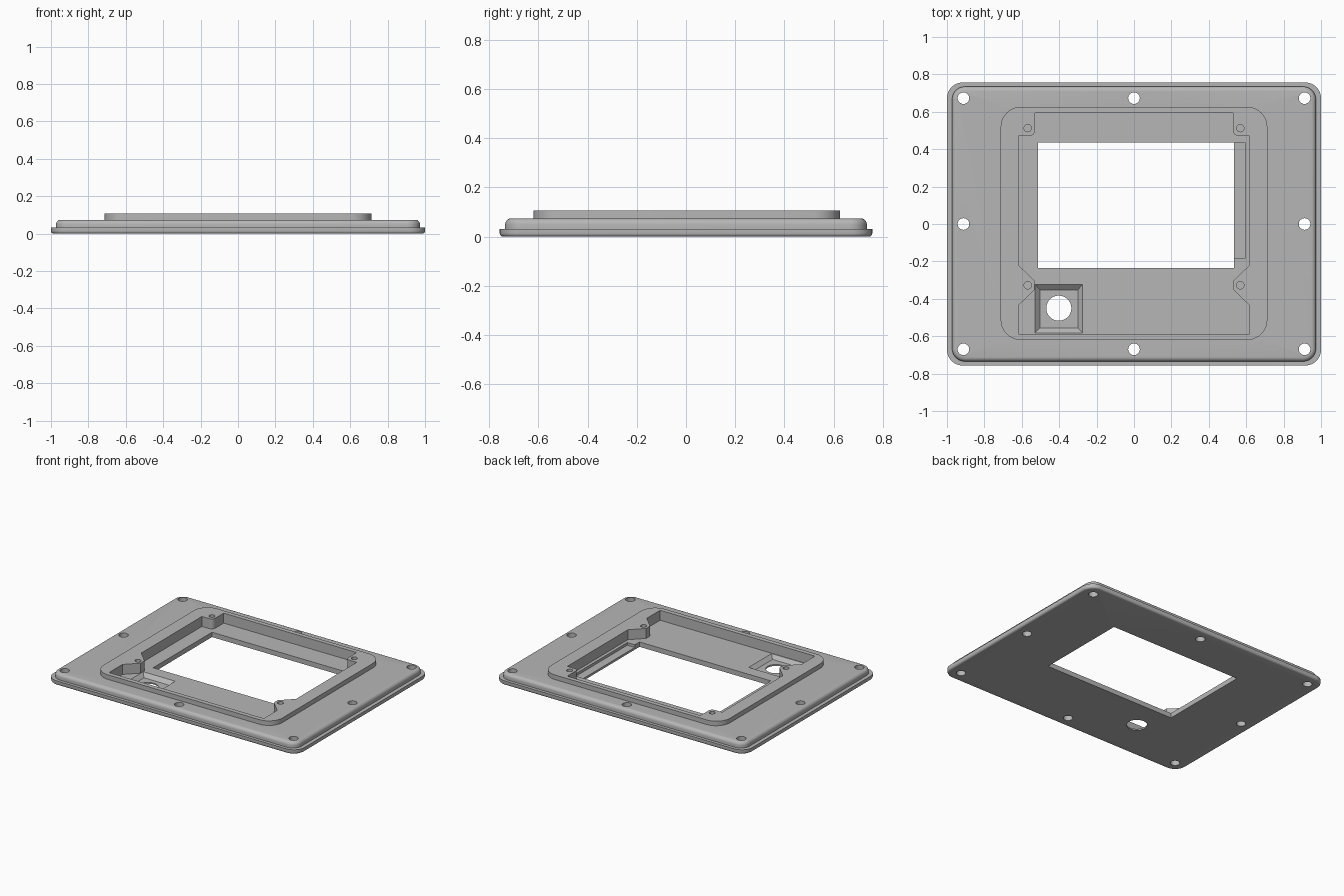
import bpy
import bmesh
from math import cos, sin, pi, radians

old = bpy.data.objects.get("Cube")
if old:
    bpy.data.objects.remove(old, do_unlink=True)

grey = bpy.data.materials.new("Satin grey")
grey.use_nodes = True
colour = (0.47, 0.47, 0.47, 1)
grey.diffuse_color = colour
grey.node_tree.nodes["Principled BSDF"].inputs["Base Color"].default_value = colour

FLOOR = 0.035   # pocket floor height
TOP = 0.107     # rim height


def rounded_rect(hx, hy, r, cx=0, cy=0, steps=10):
    """Counter-clockwise outline of a rectangle with rounded corners."""
    pts = []
    for i, (sx, sy) in enumerate([(1, 1), (-1, 1), (-1, -1), (1, -1)]):
        for k in range(steps + 1):
            a = (i + k / steps) * pi / 2
            pts.append((cx + sx * (hx - r) + r * cos(a),
                        cy + sy * (hy - r) + r * sin(a)))
    return pts


def box(x0, x1, y0, y1):
    return [(x0, y0), (x1, y0), (x1, y1), (x0, y1)]


def circle(x, y, r, n=32):
    return [(x + r * cos(2 * pi * k / n), y + r * sin(2 * pi * k / n)) for k in range(n)]


def loft(name, sections):
    """Solid through (outline, height) sections, capped at both ends."""
    bm = bmesh.new()
    rings = [[bm.verts.new((x, y, z)) for x, y in pts] for pts, z in sections]
    n = len(rings[0])
    for a, b in zip(rings, rings[1:]):
        for i in range(n):
            j = (i + 1) % n
            bm.faces.new((a[i], a[j], b[j], b[i]))
    bm.faces.new(rings[0][::-1])
    bm.faces.new(rings[-1])
    bmesh.ops.recalc_face_normals(bm, faces=bm.faces)
    mesh = bpy.data.meshes.new(name)
    bm.to_mesh(mesh)
    bm.free()
    mesh.materials.append(grey)
    obj = bpy.data.objects.new(name, mesh)
    bpy.context.collection.objects.link(obj)
    return obj


# Stepped plate: flange with eased lower edge, domed-edge tier, raised rim
sections = []
for k in range(5):
    a = k / 4 * pi / 2
    e = 0.014 * (1 - sin(a))
    sections.append((rounded_rect(1 - e, 0.757 - e, 0.085 - e), 0.014 * (1 - cos(a))))
sections.append((rounded_rect(1, 0.757, 0.085), 0.032))
for k in range(-1, 6):
    a = max(k, 0) / 5 * pi / 2
    e = 0.024 * (1 - cos(a))
    z = 0.032 if k < 0 else 0.05 + 0.024 * sin(a)
    sections.append((rounded_rect(0.973 - e, 0.735 - e, 0.07 - e), z))
for z in (0.074, TOP):
    sections.append((rounded_rect(0.713, 0.623, 0.108, cy=0.003), z))
frame = loft("bezel_frame", sections)


# Pocket outline with notched upper corners and angled lower screw bosses
def notch(sx):
    pts = [(sx * 0.617, 0.47)]
    for k in range(7):
        a = k / 6 * pi / 2
        pts.append((sx * (0.56 - 0.03 * sin(a)), 0.50 - 0.03 * cos(a)))
    return pts + [(sx * 0.53, 0.594)]


def boss(sx):
    return [(sx * 0.617, -0.587), (sx * 0.617, -0.435), (sx * 0.531, -0.35),
            (sx * 0.531, -0.305), (sx * 0.617, -0.22)]


left_side = boss(1) + notch(1)
right_side = boss(-1) + notch(-1)
pocket = left_side + right_side[::-1]

cutters = [
    loft("pocket_cutter", [(pocket, FLOOR), (pocket, 0.2)]),
    loft("window_cutter", [(box(-0.512, 0.535, -0.235, 0.435), z) for z in (-0.1, 0.06)]),
    loft("window_ledge_cutter", [(box(0.5, 0.595, -0.182, 0.434), z) for z in (0.016, 0.06)]),
    loft("button_recess_cutter", [(box(-0.503, -0.3, -0.556, -0.352), 0.01),
                                  (box(-0.53, -0.273, -0.583, -0.321), FLOOR + 0.001)]),
    loft("button_hole_cutter", [(circle(-0.402, -0.45, 0.067, 48), z) for z in (-0.1, 0.06)]),
]

# Mounting holes around the flange
for x in (-0.912, 0, 0.912):
    for y in (-0.67, 0, 0.673):
        if x or y:
            cutters.append(loft("mount_hole_cutter", [(circle(x, y, 0.031), z) for z in (-0.1, 0.2)]))

# Blind screw holes in the rim corners
for x in (-0.568, 0.568):
    for y in (-0.328, 0.513):
        cutters.append(loft("screw_hole_cutter", [(circle(x, y, 0.02, 24), z) for z in (0.045, 0.2)]))

# Apply every cut, then remove the cutters
bpy.ops.object.select_all(action='DESELECT')
bpy.context.view_layer.objects.active = frame
frame.select_set(True)
for cutter in cutters:
    cutter.hide_render = True
    mod = frame.modifiers.new("Cut", 'BOOLEAN')
    mod.operation = 'DIFFERENCE'
    mod.solver = 'EXACT'
    mod.object = cutter
    bpy.ops.object.modifier_apply(modifier=mod.name)
    bpy.data.objects.remove(cutter, do_unlink=True)

bpy.ops.object.shade_smooth_by_angle(angle=radians(30))
